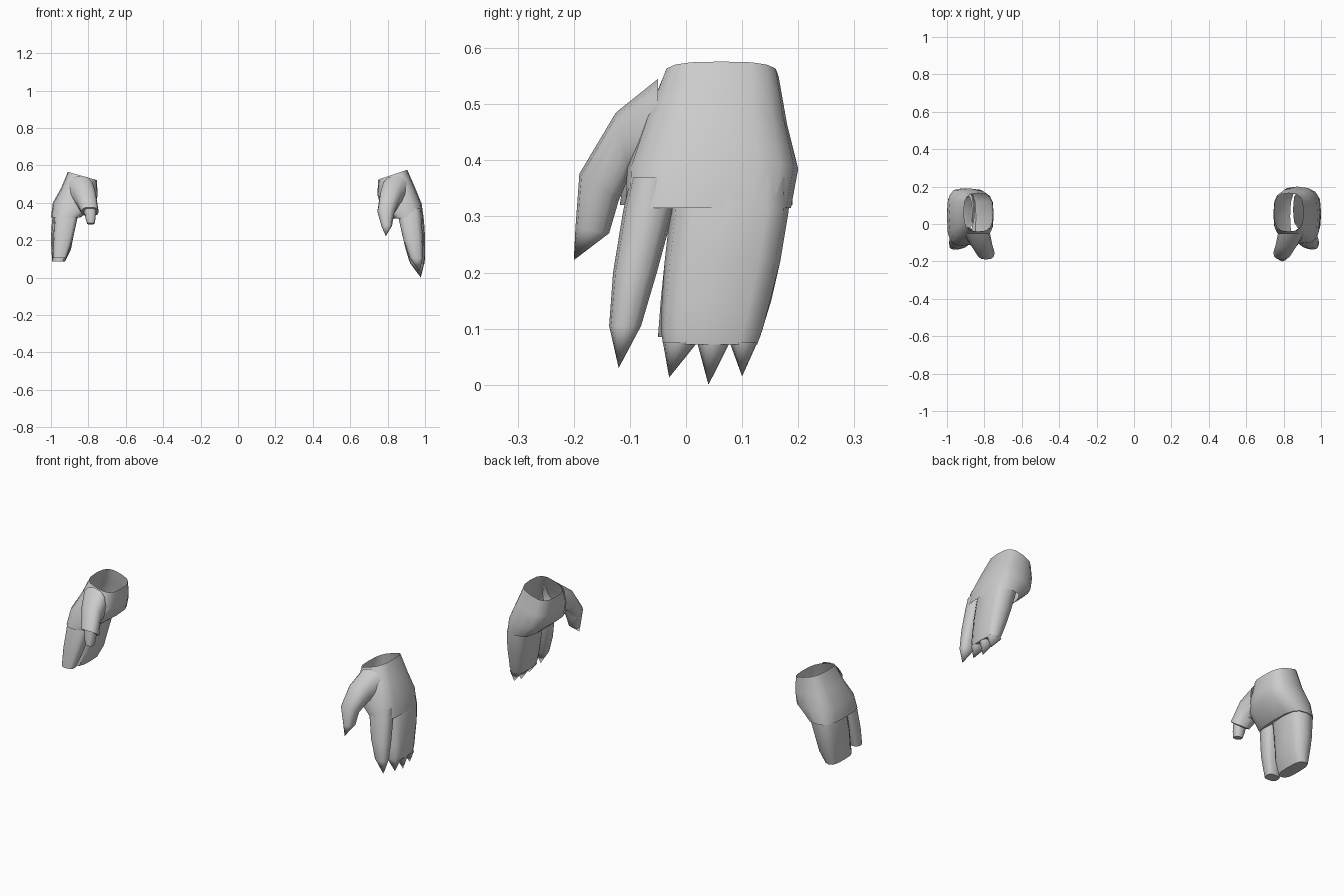
import bpy, bmesh, math

if "Cube" in bpy.data.objects:
    bpy.data.objects.remove(bpy.data.objects["Cube"])


def ring(x0, x1, y0, y1, z, dzx=0, dzy=0, n=12, e=2.5):
    """Rounded-box section; dzx lifts the outer side, dzy lifts the front side."""
    pts = []
    for i in range(n):
        a = 2 * math.pi * i / n
        u = math.copysign(abs(math.cos(a)) ** (2 / e), math.cos(a))
        v = math.copysign(abs(math.sin(a)) ** (2 / e), math.sin(a))
        pts.append(((x0 + x1) / 2 + u * (x1 - x0) / 2,
                    (y0 + y1) / 2 + v * (y1 - y0) / 2,
                    z + dzx * u - dzy * v))
    return pts


def loft(name, sections, side=1, tip=None, cap=False, e=2.5, n=12):
    """Skin the sections; close the end with a point or a flat cap."""
    bm = bmesh.new()
    rows = [[bm.verts.new((side * x, y, z)) for x, y, z in ring(*s, n=n, e=e)]
            for s in [tuple(s) + (0,) * (7 - len(s)) for s in sections]]
    for a, b in zip(rows, rows[1:]):
        for i in range(n):
            j = (i + 1) % n
            bm.faces.new((a[i], b[i], b[j], a[j]))
    if tip:
        t = bm.verts.new((side * tip[0], tip[1], tip[2]))
        for i in range(n):
            bm.faces.new((rows[-1][i], t, rows[-1][(i + 1) % n]))
    if cap:
        bm.faces.new(rows[-1])
    if side < 0:
        bmesh.ops.reverse_faces(bm, faces=bm.faces[:])
    me = bpy.data.meshes.new(name)
    bm.to_mesh(me)
    bm.free()
    ob = bpy.data.objects.new(name, me)
    bpy.context.collection.objects.link(ob)
    bpy.context.view_layer.objects.active = ob
    ob.select_set(True)
    bpy.ops.object.shade_smooth_by_angle(angle=math.radians(50))
    ob.select_set(False)
    return ob


# Shared sections: x0, x1, y0, y1, z, tilt across x, tilt across y
wrist = [(.75, .905, -.04, .165, .55, .026),
         (.745, .945, -.075, .18, .465, .02),
         (.765, .982, -.105, .2, .385, .01)]
index = [(.86, .975, -.098, -.015, .37),
         (.86, .982, -.112, -.022, .31),
         (.885, .988, -.13, -.052, .2),
         (.918, .988, -.137, -.08, .105)]
block = [(.85, .98, -.03, .185, .37),
         (.86, .994, -.028, .183, .31),
         (.88, 1.0, -.038, .168, .22),
         (.897, 1.0, -.043, .15, .15),
         (.912, 1.0, -.045, .137, .1)]
thumb = [(.77, .91, -.05, -.05, .46, 0, .085),
         (.757, .875, -.125, -.1, .43, 0, .055),
         (.745, .837, -.19, -.12, .352, 0, .024)]

# Bare clawed hand
loft("bare_palm", wrist + [(.835, .993, -.108, .187, .315)], e=3, n=16)
loft("bare_index_finger", index, tip=(.97, -.12, .03))
loft("bare_finger_group", block + [(.922, .996, -.041, .127, .072)], e=3, cap=True)
for i, (y0, y1, ty, tz) in enumerate([(-.041, .02, -.03, .013),
                                      (.02, .078, .04, 0),
                                      (.078, .127, .1, .015)]):
    loft(f"claw_{i + 1}", [(.922, .996, y0, y1, .075)], tip=(.977, ty, tz))
loft("bare_thumb", thumb + [(.767, .823, -.197, -.137, .275, 0, .005)],
     tip=(.79, -.2, .222))

# Gloved hand with open glove edges and blunt fingertips
loft("glove_palm", [(.755, .91, -.04, .165, .543, .022),
                    (.75, .945, -.075, .175, .46, .02),
                    (.765, .99, -.108, .19, .39, .01),
                    (.845, 1.0, -.118, .19, .32),
                    (.865, .985, -.1, .17, .325)], side=-1, e=3, n=16)
loft("gloved_index_finger", index, side=-1, cap=True, e=3)
loft("gloved_finger_group", block[:3] + [(.893, .998, -.045, .152, .15),
                                         (.925, .993, -.05, .132, .085)],
     side=-1, cap=True, e=3)
loft("glove_thumb", thumb + [(.757, .825, -.178, -.13, .35, 0, .02)], side=-1)
loft("gloved_thumb_tip", [(.757, .825, -.175, -.13, .37, 0, .02),
                          (.762, .815, -.188, -.138, .315, 0, .01),
                          (.767, .807, -.188, -.145, .288, 0, .004)],
     side=-1, cap=True)
